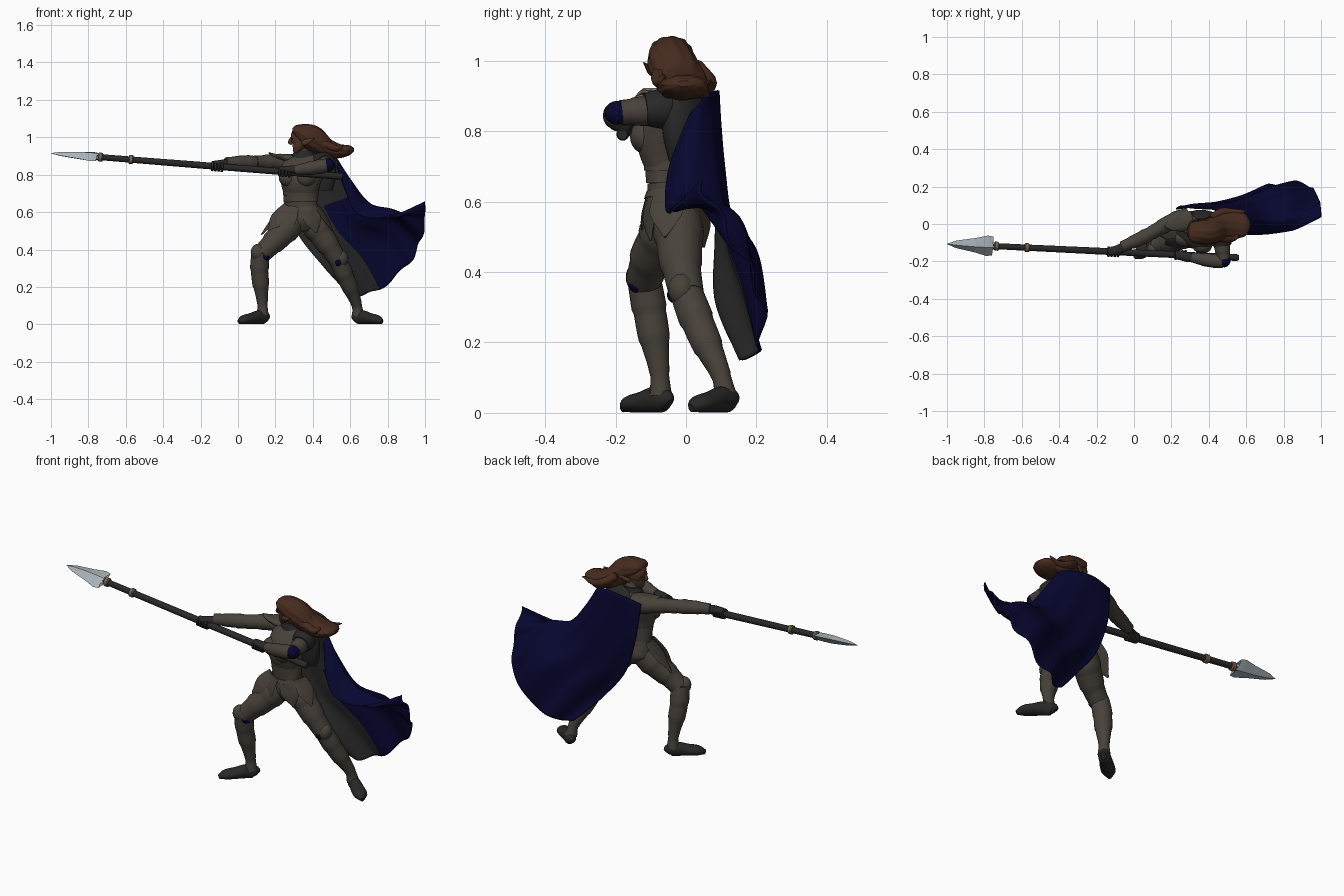
import bpy, bmesh, math
from mathutils import Vector as V

def material(name, r, g, b):
    m = bpy.data.materials.new(name)
    m.diffuse_color = (r, g, b, 1)
    return m

ARMOUR = material("brown_grey_armour", .066, .054, .043)
DARK = material("charcoal_leather", .021, .021, .021)
NAVY = material("navy_cloth", .002, .002, .03)
HAIR = material("auburn_hair", .062, .024, .013)
SKIN = material("brown_skin", .085, .036, .021)
STEEL = material("pale_steel", .40, .46, .49)
TAN = material("tan_binding", .19, .125, .075)
FRONT, UP = (0, -1, 0), (0, 0, 1)

def smooth_rows(rows, k):
    """Catmull-Rom through a list of equal-length tuples."""
    out, n = [], len(rows)
    for i in range(n - 1):
        p0, p1, p2, p3 = rows[max(i - 1, 0)], rows[i], rows[i + 1], rows[min(i + 2, n - 1)]
        for j in range(k):
            t = j / k
            out.append(tuple(.5 * (2 * b + (c - a) * t + (2 * a - 5 * b + 4 * c - d) * t * t
                             + (3 * b - a - 3 * c + d) * t ** 3) for a, b, c, d in zip(p0, p1, p2, p3)))
    return out + [tuple(rows[-1])]

def finish(name, bm, mats, closed=True):
    if closed:
        bmesh.ops.recalc_face_normals(bm, faces=bm.faces)
    me = bpy.data.meshes.new(name)
    bm.to_mesh(me)
    bm.free()
    for m in mats:
        me.materials.append(m)
    ob = bpy.data.objects.new(name, me)
    bpy.context.collection.objects.link(ob)
    return ob

def loft(name, rings, mat, up=FRONT, sides=20, k=4, bands=0, ripple=0, waves=9):
    """Skin of elliptical rings (x, y, z, half width, half depth); bands make stepped lames."""
    rings = smooth_rows(rings, k) if k > 1 else rings
    bm, loops, n = bmesh.new(), [], len(rings)
    for i, r in enumerate(rings):
        c = V(r[:3])
        t = (V(rings[min(i + 1, n - 1)][:3]) - V(rings[max(i - 1, 0)][:3])).normalized()
        s = t.cross(V(up)).normalized()
        d = s.cross(t)
        f = 1 + (.09 * ((i / n * bands) % 1) if bands else 0)
        loop = []
        for j in range(sides):
            a = 2 * math.pi * j / sides
            g = f * (1 + ripple * math.sin(waves * a + i * .25))
            loop.append(bm.verts.new(c + s * max(r[3], .001) * g * math.cos(a)
                                     + d * max(r[4], .001) * g * math.sin(a)))
        loops.append(loop)
    for a, b in zip(loops, loops[1:]):
        for j in range(sides):
            bm.faces.new((a[j], a[(j + 1) % sides], b[(j + 1) % sides], b[j]))
    bm.faces.new(loops[0])
    bm.faces.new(loops[-1])
    return finish(name, bm, [mat])

def limb(name, pts, mat=ARMOUR, up=FRONT, bands=4):
    return loft(name, [(x, y, z, r, r) for x, y, z, r in pts], mat, up, 20, 6, bands)

def ball(name, c, r, mat):
    bm = bmesh.new()
    bmesh.ops.create_uvsphere(bm, u_segments=20, v_segments=12, radius=1)
    for v in bm.verts:
        v.co = V([v.co[i] * r[i] + c[i] for i in range(3)])
    return finish(name, bm, [mat])

# Spear: shaft axis given as a function of x
def axis(x):
    return (x, -.118 - .0475 * (x + .75), .895 - .08 * (x + .75))

def along(name, rows, mat, sides=16, k=1, up=UP):
    return loft(name, [(*axis(x), w, h) for x, w, h in rows], mat, up, sides, k)

along("spear_shaft", [(-.77, .016, .016), (-.2, .018, .018), (.55, .018, .018), (.56, .014, .014)], DARK)
along("spear_blade", [(-1, .001, .001), (-.95, .022, .012), (-.85, .042, .021), (-.785, .06, .022),
                      (-.755, .055, .02), (-.765, .024, .02), (-.735, .019, .019)], STEEL, 4, 1, (0, -.45, 1))
for i, x in enumerate((-.735, -.572)):
    along(f"spear_binding_{i}", [(x - .013, .019, .019), (x - .008, .024, .024),
                                 (x + .008, .024, .024), (x + .013, .019, .019)], TAN)

# Hands: palm with four fingers wrapped round the shaft
for side, x0, wrist in (("right", -.11, (-.055, -.118, .862)), ("left", .25, (.32, -.18, .826))):
    c = axis(x0)
    loft(side + "_palm", [(*wrist, .022, .022), ((wrist[0] + c[0]) / 2, (wrist[1] + c[1]) / 2 - .004,
         (wrist[2] + c[2]) / 2 + .008, .026, .02), (c[0] - .02, c[1], c[2] + .016, .022, .014)], DARK, UP)
    for i in range(4):
        x = x0 - .026 + i * .017
        along(f"{side}_finger_{i}", [(x - .008, .019, .019), (x - .005, .028, .028),
                                     (x + .005, .028, .028), (x + .008, .019, .019)], DARK, 14)

# Arms
limb("right_upper_arm", [(.29, .04, .855, .046), (.22, .02, .866, .043), (.15, -.015, .867, .038),
                         (.09, -.05, .865, .035)], up=UP, bands=3)
limb("right_forearm", [(.10, -.045, .865, .033), (.05, -.07, .866, .036), (-.01, -.098, .866, .032),
                       (-.065, -.122, .864, .027)], up=UP, bands=3)
limb("left_upper_arm", [(.44, -.04, .86, .05), (.465, -.095, .858, .044), (.475, -.15, .856, .037),
                        (.48, -.185, .853, .033)], up=UP, bands=3)
limb("left_forearm", [(.475, -.20, .85, .034), (.43, -.197, .843, .036), (.37, -.19, .833, .032),
                      (.31, -.178, .825, .025)], up=UP, bands=3)
ball("right_elbow", (.092, -.05, .865), (.034, .034, .034), NAVY)
ball("left_elbow", (.482, -.196, .852), (.034, .036, .034), NAVY)

# Shoulder guards, the right one with a pointed tip
loft("right_pauldron", [(.31, .02, .88, .05, .028), (.25, .01, .89, .05, .022), (.20, -.005, .90, .033, .012),
                        (.165, -.015, .918, .004, .003)], ARMOUR, UP)
loft("left_pauldron", [(.42, -.02, .865, .05, .05), (.455, -.055, .865, .06, .058), (.468, -.09, .863, .056, .053),
                       (.472, -.115, .861, .048, .046)], DARK, UP)

# Torso, twisted so the chest turns toward the spear
CHEST = (-.36, -.93, 0)
loft("torso", [(.345, -.03, .50, .055, .05), (.345, -.032, .55, .102, .076), (.338, -.038, .60, .10, .072),
               (.335, -.04, .65, .09, .058), (.335, -.045, .70, .096, .068), (.335, -.05, .77, .112, .085),
               (.345, -.03, .83, .122, .075), (.35, -.02, .875, .11, .056), (.35, -.02, .905, .06, .045),
               (.345, -.025, .93, .034, .034), (.34, -.03, .96, .032, .032)], ARMOUR, CHEST, 32, 5)
for s in (-1, 1):
    ball(f"breast_plate_{s}", (.318 + s * .047, -.096 - s * .018, .785), (.053, .045, .05), ARMOUR)
for i, z in enumerate((.635, .67, .705)):
    w = .093 + i * .003
    loft(f"waist_lame_{i}", [(.335, -.042, z - .017, w, .061 + i * .006), (.335, -.042, z + .017, w - .001, .064 + i * .006)],
         ARMOUR, CHEST, 32, 1)
loft("belt", [(.338, -.04, .607, .102, .075), (.336, -.04, .627, .096, .068)], ARMOUR, CHEST, 32, 1)
loft("shoulder_mantle", [(.41, .01, .72, .10, .05), (.41, .005, .79, .12, .06), (.40, .002, .85, .122, .062),
                         (.38, 0, .885, .10, .052), (.365, -.01, .91, .05, .04)], DARK, CHEST, 32)
loft("collar", [(.35, -.02, .89, .068, .05), (.35, -.02, .93, .05, .042)], DARK, CHEST, 24, 1)

# Hip plates: flat lofts ending in a point
for name, up, a, b, c, w in (
        ("right_tasset", (-1, -.3, .4), (.255, -.03, .63), (.195, -.045, .56), (.125, -.05, .48), .06),
        ("left_tasset", (1, -.3, .4), (.425, -.055, .63), (.465, -.055, .57), (.505, -.06, .50), .05),
        ("front_flap", CHEST, (.30, -.10, .63), (.275, -.115, .55), (.25, -.11, .455), .036),
        ("right_front_tasset", (-.7, -1, 0), (.27, -.085, .63), (.21, -.105, .56), (.165, -.11, .49), .045),
        ("left_front_tasset", (.4, -1, 0), (.37, -.098, .63), (.40, -.105, .56), (.42, -.10, .49), .05),
        ("back_tasset", (.3, 1, 0), (.36, .025, .63), (.375, .05, .55), (.38, .05, .47), .07)):
    loft(name, [(*a, w * .75, .006), (*b, w, .006), (*c, .004, .004)], ARMOUR, up, 12, 5)

# Legs
limb("right_thigh", [(.30, -.04, .56, .068), (.25, -.065, .50, .068), (.185, -.10, .435, .058),
                     (.125, -.12, .375, .047)], bands=3)
limb("right_shin", [(.12, -.12, .385, .047), (.115, -.105, .30, .046), (.122, -.09, .21, .041),
                    (.13, -.076, .12, .027), (.132, -.072, .05, .03)], bands=4)
limb("left_thigh", [(.385, -.025, .56, .068), (.43, -.02, .50, .066), (.485, -.014, .42, .056),
                    (.54, .002, .335, .046)], bands=3)
limb("left_shin", [(.535, 0, .345, .046), (.567, .028, .27, .046), (.602, .062, .19, .04),
                   (.633, .098, .11, .027), (.642, .112, .05, .03)], bands=4)
ball("right_knee_cap", (.108, -.135, .385), (.04, .036, .045), ARMOUR)
ball("left_knee_cap", (.55, -.012, .35), (.04, .038, .047), ARMOUR)
ball("right_knee_cloth", (.145, -.135, .365), (.028, .028, .026), NAVY)
ball("left_knee_cloth", (.535, -.03, .335), (.022, .024, .024), NAVY)

# Boots: heel to toe, both turned outward
for side, heel, toe in (("right", (.155, -.05), (.005, -.18)), ("left", (.622, .135), (.77, .015))):
    rows = [(0, .012, .022), (.08, .029, .034), (.3, .031, .037), (.55, .036, .03), (.82, .035, .024), (1, .01, .012)]
    loft(side + "_boot", [(heel[0] + (toe[0] - heel[0]) * t, heel[1] + (toe[1] - heel[1]) * t, h + .001, w, h)
                          for t, w, h in rows], DARK, UP, 20, 4)

# Head looking toward the spear tip
ball("skull", (.338, -.038, 1.0), (.056, .05, .066), SKIN)
loft("jaw", [(.345, -.038, .99, .044, .05), (.325, -.039, .955, .036, .04), (.308, -.04, .918, .014, .018)], SKIN, FRONT)
loft("nose", [(.287, -.042, 1.0, .006, .006), (.277, -.042, .975, .010, .010), (.289, -.042, .966, .008, .006)], SKIN, FRONT, 10)
for s in (-1, 1):
    y = -.04 + s * .05
    ball(f"eye_{s}", (.291, -.04 + s * .02, .992), (.007, .008, .005), DARK)
    loft(f"ear_{s}", [(.345, y, .965, .012, .008), (.365, y + s * .014, .975, .015, .007),
                      (.41, y + s * .03, .995, .002, .002)], SKIN, FRONT, 10)

# Hair: swept-back mass with strand ripples and trailing locks
loft("hair", [(.292, -.045, 1.035, .03, .012), (.312, -.045, 1.034, .054, .034), (.35, -.043, 1.018, .062, .056),
              (.405, -.04, .992, .068, .066), (.465, -.015, .945, .074, .054), (.54, -.005, .927, .074, .038),
              (.595, -.005, .932, .058, .026), (.62, -.005, .935, .02, .008)], HAIR, UP, 48, 5, 0, .03, 11)
for i, (y, z, e) in enumerate(((-.072, .94, .56), (-.045, .91, .59), (.0, .905, .61), (.045, .91, .57), (.06, .925, .60))):
    loft(f"hair_lock_{i}", [(.41, y * .7 - .012, .985, .02, .02), (.47, y, z + .02, .026, .022),
                            (.53, y, z, .022, .017), (e, y + .01, z + .02, .003, .003)], HAIR, UP, 12)

# Cape: rows run from left shoulder round the back to the right edge, shoulder to hem
rows = [
    ((.53, .01, .85), (.535, .04, .88), (.47, .07, .91), (.35, .095, .915), (.225, .085, .89)),
    ((.585, -.05, .70), (.61, .02, .765), (.55, .09, .74), (.41, .11, .70), (.25, .10, .69)),
    ((.65, -.065, .585), (.71, .02, .645), (.66, .12, .58), (.51, .125, .50), (.32, .09, .485)),
    ((.81, -.045, .57), (.85, .04, .605), (.82, .19, .50), (.64, .17, .35), (.455, .085, .31)),
    ((1.0, .045, .655), (.99, .13, .50), (.92, .215, .335), (.74, .21, .18), (.60, .15, .155))]
lines = [smooth_rows(r, 10) for r in rows]
flat = smooth_rows([sum(l, ()) for l in lines], 9)
bm, grid = bmesh.new(), []
for i, r in enumerate(flat):
    v, line = i / (len(flat) - 1), []
    for j in range(len(r) // 3):
        u = j / (len(r) // 3 - 1)
        w = .011 * v * math.sin(u * 30 + v * 3)
        line.append(bm.verts.new((min(r[3 * j] - w * .4, .996), r[3 * j + 1] + w, r[3 * j + 2] + w * .7)))
    grid.append(line)
for i, (a, b) in enumerate(zip(grid, grid[1:])):
    for j in range(len(a) - 1):
        f = bm.faces.new((a[j], b[j], b[j + 1], a[j + 1]))
        # the lining is charcoal near the body
        f.material_index = 2 if i < 12 or j > 28 else 0
cape = finish("cape", bm, [NAVY, NAVY, NAVY, DARK], closed=False)
mod = cape.modifiers.new("thickness", 'SOLIDIFY')
mod.thickness, mod.offset, mod.material_offset = .008, -1, 1

# Smooth shading with sharp plate edges; the blade stays faceted
bpy.ops.object.select_all(action='DESELECT')
for ob in bpy.context.scene.objects:
    if ob.name != "spear_blade":
        ob.select_set(True)
        bpy.context.view_layer.objects.active = ob
bpy.ops.object.shade_smooth_by_angle(angle=math.radians(40))
